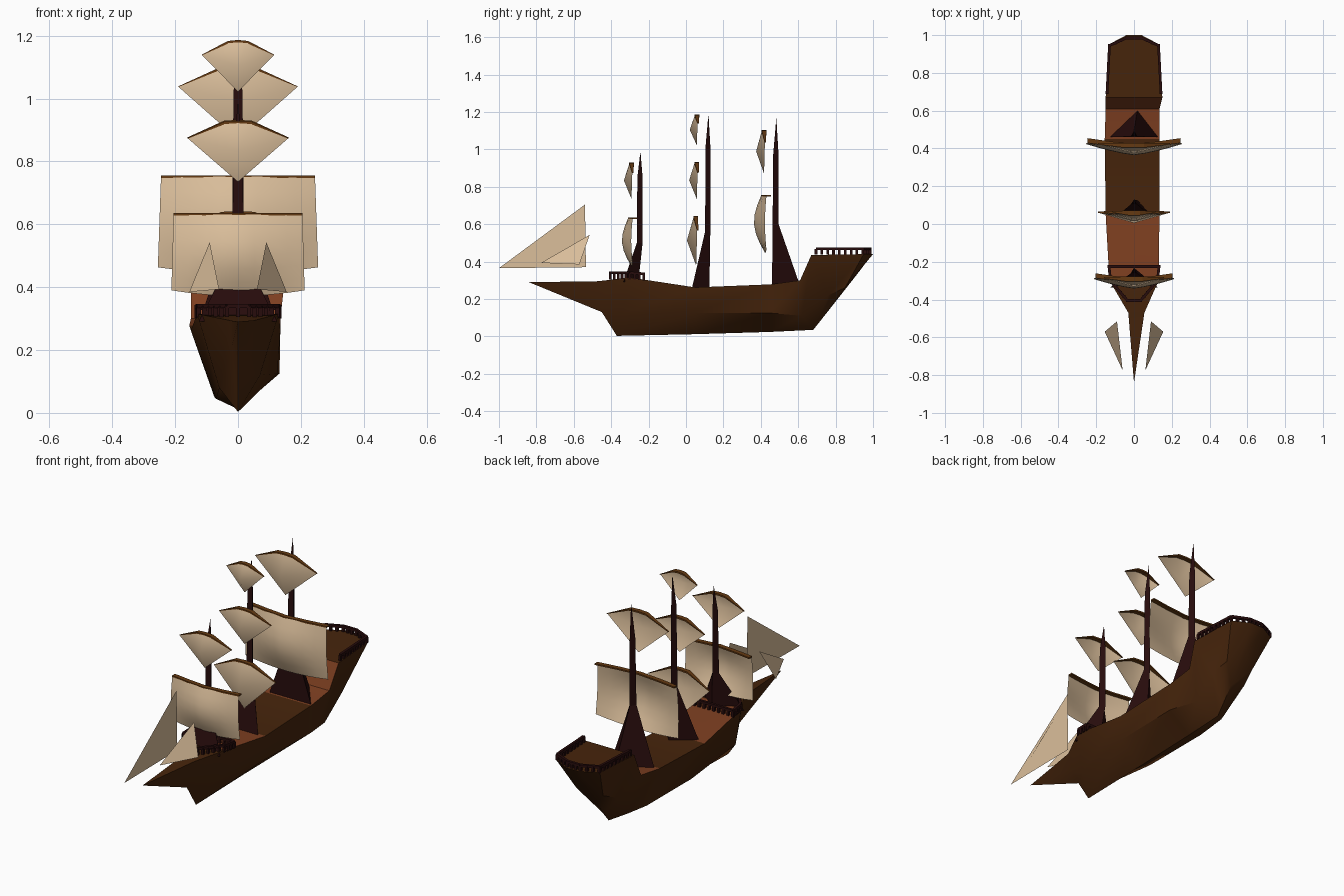
import bpy, bmesh, math
from mathutils import Vector

if "Cube" in bpy.data.objects:
    bpy.data.objects.remove(bpy.data.objects["Cube"])


def material(name, rgb):
    m = bpy.data.materials.new(name)
    m.diffuse_color = (*rgb, 1)
    m.use_nodes = True
    m.node_tree.nodes["Principled BSDF"].inputs["Base Color"].default_value = m.diffuse_color
    return m


HULL = material("dark brown wood", (0.062, 0.018, 0.0035))
DECK = material("red brown planks", (0.21, 0.050, 0.015))
MAST = material("blackish wood", (0.020, 0.0035, 0.0035))
YARD = material("ochre wood", (0.13, 0.042, 0.006))
SAIL = material("cream canvas", (0.71, 0.52, 0.33))


def make(name, verts, faces, mats, smooth=None, rule=None, solid=True):
    me = bpy.data.meshes.new(name)
    me.from_pydata([tuple(v) for v in verts], [], faces)
    if solid:  # closed parts get outward normals
        bm = bmesh.new()
        bm.from_mesh(me)
        bmesh.ops.recalc_face_normals(bm, faces=bm.faces)
        bm.to_mesh(me)
        bm.free()
    for m in mats:
        me.materials.append(m)
    if rule:
        for p in me.polygons:
            p.material_index = rule(p)
    ob = bpy.data.objects.new(name, me)
    bpy.context.collection.objects.link(ob)
    if smooth:
        bpy.ops.object.select_all(action='DESELECT')
        ob.select_set(True)
        bpy.context.view_layer.objects.active = ob
        bpy.ops.object.shade_smooth_by_angle(angle=math.radians(smooth))
    return ob


def loft(rings, tip_start=None, tip_end=None):
    """Skin equal-length rings, ending in a point or a flat cap."""
    n = len(rings[0])
    verts = [p for r in rings for p in r]
    faces = []
    for i in range(len(rings) - 1):
        for j in range(n):
            k = (j + 1) % n
            faces.append((i * n + j, (i + 1) * n + j, (i + 1) * n + k, i * n + k))
    for tip, base, flip in ((tip_start, 0, False), (tip_end, (len(rings) - 1) * n, True)):
        ring = [base + j for j in range(n)]
        if flip:
            ring.reverse()
        if tip:
            verts.append(tip)
            faces += [(ring[j], ring[(j + 1) % n], len(verts) - 1) for j in range(n)]
        else:
            faces.append(tuple(ring))
    return verts, faces


# Hull: each station runs left rail, left chine, keel, right chine, right rail
def station(xl, xr, yt, zt, cl, cr, yk, zk):
    return [(-xl, yt, zt), (-cl[0], cl[1], cl[2]), (0, yk, zk), (cr[0], cr[1], cr[2]), (xr, yt, zt)]


hull_rings = [
    station(.03, .055, -.47, .295, (.02, -.46, .21), (.03, -.46, .21), -.45, .13),
    station(.13, .13, -.30, .315, (.06, -.35, .08), (.07, -.34, .12), -.37, .003),
    station(.15, .135, .05, .262, (.07, .05, .045), (.125, .05, .125), .05, .012),
    station(.155, .135, .45, .278, (.075, .45, .05), (.132, .45, .125), .45, .024),
    station(.15, .135, .61, .30, (.075, .62, .07), (.10, .62, .11), .68, .035),
    station(.15, .15, .67, .435, (.11, .76, .22), (.105, .76, .22), .72, .085),
    station(.135, .135, .95, .44, (.085, .85, .26), (.08, .85, .26), .787, .17),
    station(.04, .04, 1.0, .44, (.03, .955, .385), (.03, .955, .385), .913, .33),
]
v, f = loft(hull_rings, tip_start=(0, -.84, .29))


def deck_rule(p):
    return 1 if p.center.z > .27 and abs(p.normal.x) < .5 and -.28 < p.center.y < .66 else 0


make("hull", v, f, [HULL, DECK], 40, deck_rule)


# Masts: three-sided poles flaring into wide pyramid feet
def mast(name, foot, z_foot, yf, yb, z_knee, z_taper, z_tip, w=.019):
    wide, y_pair, y_apex = foot
    rings = [[(-wide, y_pair, z_foot), (wide, y_pair, z_foot), (0.02, y_apex, z_foot)],
             [(-w, yf, z_knee), (w, yf, z_knee), (0, yb, z_knee)],
             [(-w * .75, yf + .003, z_taper), (w * .75, yf + .003, z_taper), (0, yb, z_taper)]]
    v, f = loft(rings, tip_end=(0, (yf + yb) / 2 + .004, z_tip))
    make(name, v, f, [MAST])


mast("fore_mast", (.125, -.335, -.255), .29, -.263, -.232, .50, .85, .99)
mast("main_mast", (.105, .03, .125), .25, .102, .130, .56, 1.02, 1.19)
mast("mizzen_mast", (.13, .46, .61), .27, .463, .495, .60, .97, 1.17)


# Yards: thin bars following the head of a sail, thinning at the ends
def yard(name, line, depth=.024, h=.008, ends=1.0):
    rings = []
    for i, (x, y, z) in enumerate(line):
        k = ends if i in (0, len(line) - 1) else 1
        d, t = depth * k, h * k / 2
        rings.append([(x, y - .001, z - t), (x, y + d, z - t), (x, y + d, z + t), (x, y - .001, z + t)])
    make(name, *loft(rings), [YARD])


# Square sails: bellied canvas grid
def square_sail(name, w_top, w_bot, z0, z1, yb, depth):
    cols, rows = 8, 6
    verts = []
    for r in range(rows + 1):
        t = r / rows
        belly = .45 * (1 - t) + .1 * t + .62 * math.sin(math.pi * t)
        for c in range(cols + 1):
            u = 2 * c / cols - 1
            x = u * (w_top + (w_bot - w_top) * t)
            z = z1 + (z0 - z1) * t + .018 * u * u * t
            verts.append((x, yb - depth * (1 - abs(u) ** 1.3) * min(belly, 1)
                          - .008 * math.sin(math.pi * t), z))
    n = cols + 1
    faces = [(r * n + c, (r + 1) * n + c, (r + 1) * n + c + 1, r * n + c + 1)
             for r in range(rows) for c in range(cols)]
    make(name, verts, faces, [SAIL], 60, solid=False)
    yard(name + "_yard", [verts[c] for c in range(0, n, 2)])


square_sail("fore_course", .205, .212, .372, .632, -.285, .055)
square_sail("mizzen_course", .245, .255, .445, .752, .430, .065)


# Kite sails: fan of panels around a forward bulge
def kite_sail(name, w, z0, z1, yb, depth):
    zc = z0 + (z1 - z0) * .73
    yh = yb - depth * .35
    head = [(-w, yb, zc), (-w * .28, yh, z1 - .003), (0, yh, z1),
            (w * .28, yh, z1 - .003), (w, yb, zc)]
    verts = head + [(0, yb - depth * .1, z0), (0, yb - depth, z0 + (z1 - z0) * .52)]
    faces = [(i, (i + 5) % 6, 6) for i in range(6)]
    # wind each panel so its front faces the bow
    faces = [(a, b, c) if (Vector(verts[b]) - Vector(verts[a])).cross(
        Vector(verts[c]) - Vector(verts[a])).y < 0 else (b, a, c) for a, b, c in faces]
    make(name, verts, faces, [SAIL], 60, solid=False)
    yard(name + "_yard", head, .024, .009, .25)


kite_sail("fore_topsail", .16, .735, .925, -.287, .045)
kite_sail("main_course", .19, .378, .638, .060, .055)
kite_sail("main_topsail", .16, .735, .928, .062, .045)
kite_sail("main_topgallant", .115, 1.022, 1.182, .062, .042)
kite_sail("mizzen_topsail", .19, .870, 1.100, .422, .047)

# Jib and the pair of staysails at the bow
make("jib", [(0, -1, .365), (0, -.54, .705), (0, -.535, .37)], [(0, 1, 2)], [SAIL], solid=False)
for side, label in ((-1, "left"), (1, "right")):
    make(label + "_staysail",
         [(side * .155, -.57, .385), (side * .09, -.515, .543), (side * .06, -.775, .393)],
         [(0, 1, 2) if side > 0 else (2, 1, 0)], [SAIL], solid=False)


# Railings: posts under a handrail along a path
def railing(name, path, h, closed=False, step=.03, t=.007):
    verts, faces = [], []

    def bar(a, b):
        a, b = Vector(a), Vector(b)
        d = (b - a).normalized()
        s = d.cross(Vector((0, 0, 1)) if abs(d.z) < .9 else Vector((0, 1, 0))).normalized() * t
        q = d.cross(s).normalized() * t
        v, f = loft([[p + s + q, p - s + q, p - s - q, p + s - q] for p in (a, b)])
        k = len(verts)
        verts.extend(v)
        faces.extend(tuple(i + k for i in face) for face in f)

    pts = [Vector(p) for p in path]
    up = Vector((0, 0, h))
    for a, b in zip(pts, pts[1:] + (pts[:1] if closed else [])):
        bar(a + up, b + up)
        count = max(1, round((b - a).length / step))
        for i in range(count):
            p = a.lerp(b, i / count)
            bar(p, p + up)
    bar(pts[-1], pts[-1] + up)
    make(name, verts, faces, [MAST])


railing("stern_railing", [(-.143, .695, .438), (-.13, .945, .438), (-.04, .985, .438),
                          (.04, .985, .438), (.13, .945, .438), (.143, .695, .438)], .03)
railing("bow_railing", [(-.132, -.225, .30), (-.125, -.30, .305), (-.035, -.405, .305),
                        (.035, -.405, .305), (.125, -.30, .305), (.132, -.225, .30)], .035, True)
